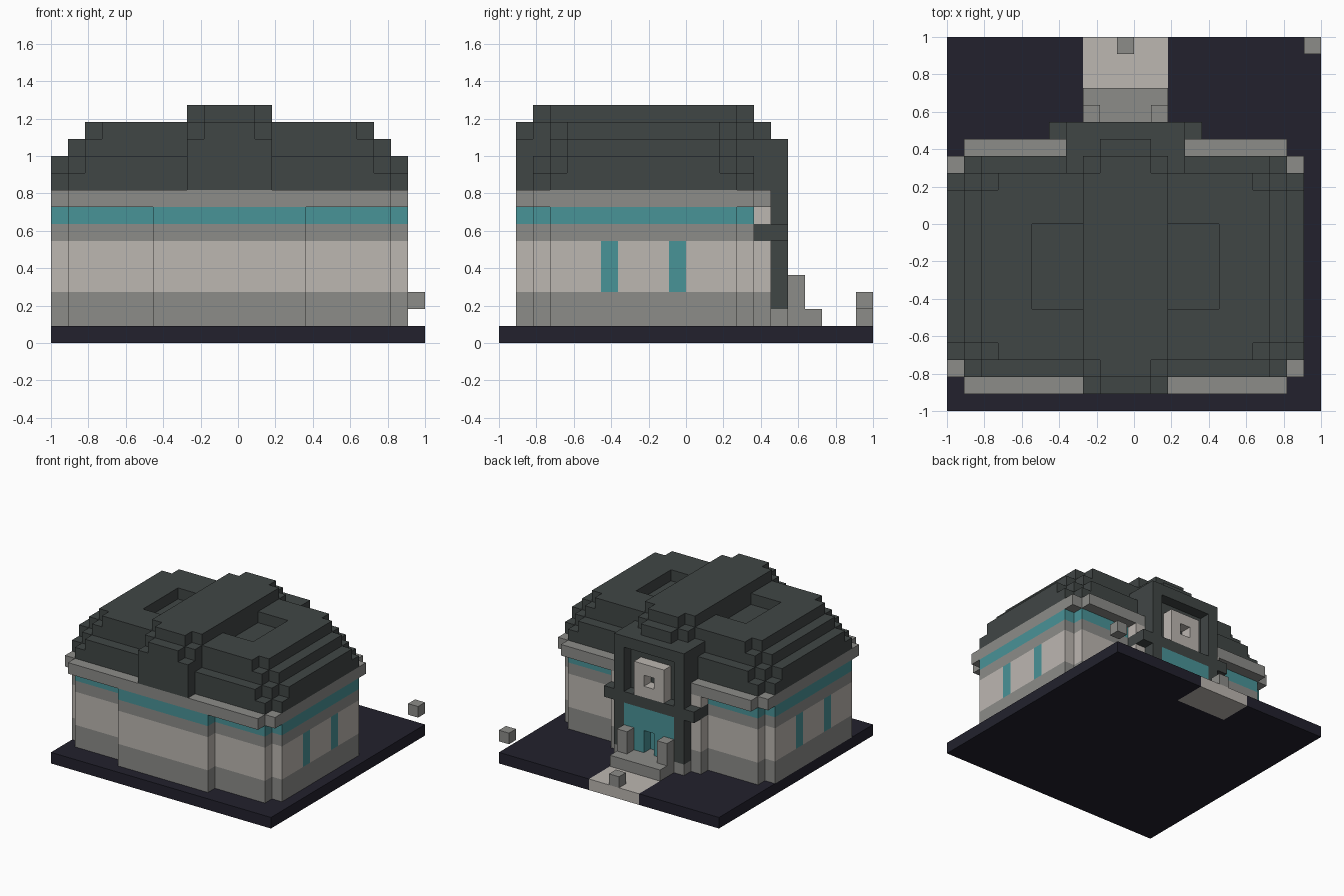
import bpy
import bmesh
from mathutils import Matrix, Vector

if "Cube" in bpy.data.objects:
    bpy.data.objects.remove(bpy.data.objects["Cube"], do_unlink=True)

U = 1 / 11      # one block; the model is 22 blocks wide
MID = 10.5      # mirror line of the building, in blocks


def material(name, rgb):
    lin = [((c / 255 + 0.055) / 1.055) ** 2.4 for c in rgb] + [1]
    m = bpy.data.materials.new(name)
    m.use_nodes = True
    m.diffuse_color = lin
    m.node_tree.nodes["Principled BSDF"].inputs["Base Color"].default_value = lin
    return m


NAVY = material("dark navy", (34, 33, 45))
SLATE = material("slate", (64, 70, 69))
GREY = material("stone grey", (140, 140, 137))
LIGHT = material("pale stone", (188, 183, 177))
TEAL = material("teal", (73, 147, 151))


def blocks(name, mat, *boxes, mirror=False):
    """One object from boxes given as (x0, x1, y0, y1, z0, z1) in blocks."""
    boxes = list(boxes)
    if mirror:
        boxes += [(2 * MID - b[1], 2 * MID - b[0], *b[2:]) for b in boxes]
    bm = bmesh.new()
    for x0, x1, y0, y1, z0, z1 in boxes:
        centre = Vector(((x0 + x1) / 2 - 11, (y0 + y1) / 2 - 11, (z0 + z1) / 2)) * U
        size = Vector((x1 - x0, y1 - y0, z1 - z0)) * U
        bmesh.ops.create_cube(bm, size=1,
                              matrix=Matrix.Translation(centre) @ Matrix.Diagonal((*size, 1)))
    me = bpy.data.meshes.new(name)
    bm.to_mesh(me)
    bm.free()
    me.materials.append(mat)
    ob = bpy.data.objects.new(name, me)
    bpy.context.collection.objects.link(ob)
    return ob


def inset(a, y0, y1, z0, z1):
    """A box centred on the mirror line, starting at x = a."""
    return (a, 2 * MID - a, y0, y1, z0, z1)


# Ground plate and path
blocks("ground_plate", NAVY, (0, 22, 0, 19, 0, 1), (0, 8, 19, 22, 0, 1), (13, 22, 19, 22, 0, 1))
blocks("path", LIGHT, inset(8, 19, 22, 0, 1))
blocks("path_stone", GREY, (10, 11, 21, 22, 1, 2))
blocks("floating_stone", GREY, (21, 22, 21, 22, 2, 3))

# Banded walls: stepped footprint repeated for each course
for name, mat, z0, z1 in (("wall_base", GREY, 1, 3), ("wall_middle", LIGHT, 3, 6),
                          ("wall_band", GREY, 6, 7), ("window_band", TEAL, 7, 8)):
    wings = [(3, 14)] if name != "wall_middle" else [(3, 6), (7, 10), (11, 14)]
    blocks(name, mat, inset(6, 1, 2, z0, z1), inset(1, 2, 15, z0, z1),
           *[inset(0, a, b, z0, z1) for a, b in wings])
blocks("side_windows", TEAL, inset(0, 6, 7, 3, 6), inset(0, 10, 11, 3, 6))

# Pilasters beside the entrance
blocks("pilaster_bases", GREY, (14, 15, 15, 16, 1, 3), mirror=True)
blocks("pilasters", LIGHT, (14, 15, 15, 16, 3, 6), (14, 15, 15, 16, 7, 8), mirror=True)

# Cornice
blocks("cornice", GREY, inset(1, 1, 15, 8, 9), inset(0, 2, 15, 8, 9),
       (1, 7, 15, 16, 8, 9), (14, 20, 15, 16, 8, 9))

# Stepped roof, lowest layer first
blocks("roof_layer_1", SLATE, inset(0, 3, 14, 9, 10), inset(1, 2, 15, 9, 10))
blocks("roof_layer_2", SLATE, inset(0, 4, 13, 10, 11), inset(1, 3, 14, 10, 11),
       inset(2, 2, 15, 10, 11))
blocks("roof_layer_3", SLATE, inset(1, 4, 13, 11, 12), inset(2, 3, 14, 11, 12))
# The top layer leaves a sunken well on each side
blocks("roof_layer_4", SLATE, inset(3, 3, 4, 12, 13), inset(3, 13, 14, 12, 13),
       inset(2, 4, 6, 12, 13), inset(2, 11, 13, 12, 13), (2, 5, 6, 11, 12, 13),
       (16, 19, 6, 11, 12, 13), inset(8, 6, 11, 12, 13))

# Central ridge running front to back
blocks("ridge", SLATE, inset(8, 1, 15, 9, 12), inset(8, 2, 15, 12, 13),
       inset(9, 1, 16, 12, 13), inset(9, 2, 15, 13, 14), inset(8, 3, 14, 13, 14))

# Entrance portal
blocks("portal_body", SLATE, inset(7, 14, 16, 1, 12))
blocks("portal_pillars", SLATE, (7, 8, 16, 17, 2, 11), mirror=True)
blocks("portal_beam", SLATE, inset(7, 16, 17, 11, 12))
blocks("portal_lintel", SLATE, inset(6, 15, 17, 6, 7))
blocks("portal_sill", GREY, inset(7, 16, 17, 1, 2))
blocks("door", TEAL, (8, 10, 16, 17, 2, 6), (11, 13, 16, 17, 2, 6), (10, 11, 16, 17, 4, 6))
blocks("door_recess", TEAL, (10, 11, 16, 16.08, 2, 4))
blocks("portal_window_frame", LIGHT, (9, 10, 16, 17, 7, 10), (11, 12, 16, 17, 7, 10),
       (10, 11, 16, 17, 7, 8), (10, 11, 16, 17, 9, 10))

# Entrance step and posts
blocks("entrance_step", GREY, inset(8, 17, 19, 1, 2))
blocks("step_posts", GREY, (8, 9, 17, 18, 2, 4), mirror=True)
